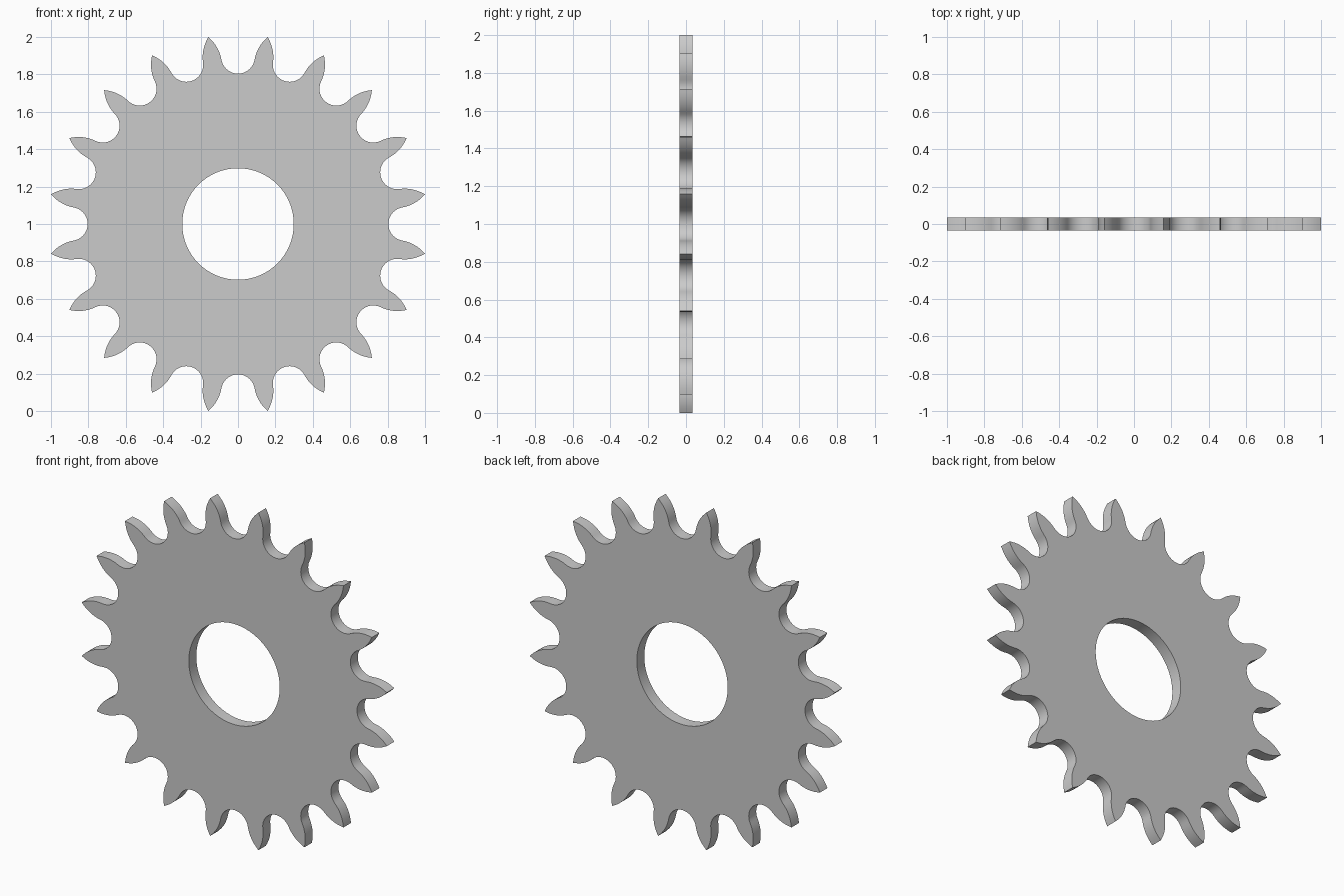
import bpy
import bmesh
from math import sin, cos, radians, pi
from mathutils import Vector, Matrix

cube = bpy.data.objects.get("Cube")
if cube:
    bpy.data.objects.remove(cube, do_unlink=True)

TEETH = 20
THICKNESS = 0.07
BORE_RADIUS = 0.298
STEP = 2 * pi / TEETH


def arc(centre, radius, start, end, count):
    """Points along an arc, angles in degrees."""
    return [Vector(centre) + radius * Vector((cos(a), sin(a)))
            for a in (radians(start + (end - start) * i / count) for i in range(count + 1))]


# Half of one gap: concave roller seat, then convex tooth flank up to the tip
SEAT_CENTRE, SEAT_RADIUS, FLANK_RADIUS = Vector((0, 0.894)), 0.09, 0.204
seat = arc(SEAT_CENTRE, SEAT_RADIUS, -90, -10, 9)
flank_dir = Vector((cos(radians(-10)), sin(radians(-10))))
flank_centre = seat[-1] + flank_dir * FLANK_RADIUS
flank = arc(flank_centre, FLANK_RADIUS, 170, 130, 8)
tip = Vector((math_tip := sin(STEP / 2) / cos(STEP / 2), 1.0))
half = seat + flank[1:-1] + [tip]

# Full gap, mirrored; the left tip belongs to the neighbouring gap
gap = [Vector((-p.x, p.y)) for p in reversed(half[1:-1])] + half
outline = [Matrix.Rotation(-STEP * i, 2) @ p for i in range(TEETH) for p in gap]
bore = arc((0, 0), BORE_RADIUS, 0, 360, 72)[:-1]

# Flat plate with a round bore, extruded to thickness
bm = bmesh.new()
edges = []
for loop in (outline, bore):
    verts = [bm.verts.new((p.x, -THICKNESS / 2, p.y + 1)) for p in loop]
    edges += [bm.edges.new((a, b)) for a, b in zip(verts, verts[1:] + verts[:1])]
bmesh.ops.triangle_fill(bm, edges=edges, use_beauty=True, normal=(0, -1, 0))
back = bmesh.ops.extrude_face_region(bm, geom=bm.faces[:], use_keep_orig=True)
bmesh.ops.translate(bm, vec=(0, THICKNESS, 0),
                    verts=[g for g in back["geom"] if isinstance(g, bmesh.types.BMVert)])
bmesh.ops.recalc_face_normals(bm, faces=bm.faces[:])

mesh = bpy.data.meshes.new("sprocket")
bm.to_mesh(mesh)
bm.free()
sprocket = bpy.data.objects.new("sprocket", mesh)
bpy.context.collection.objects.link(sprocket)

# Smooth flanks and bore, crisp rims and tooth tips
bpy.ops.object.select_all(action="DESELECT")
sprocket.select_set(True)
bpy.context.view_layer.objects.active = sprocket
bpy.ops.object.shade_smooth_by_angle(angle=radians(30))
